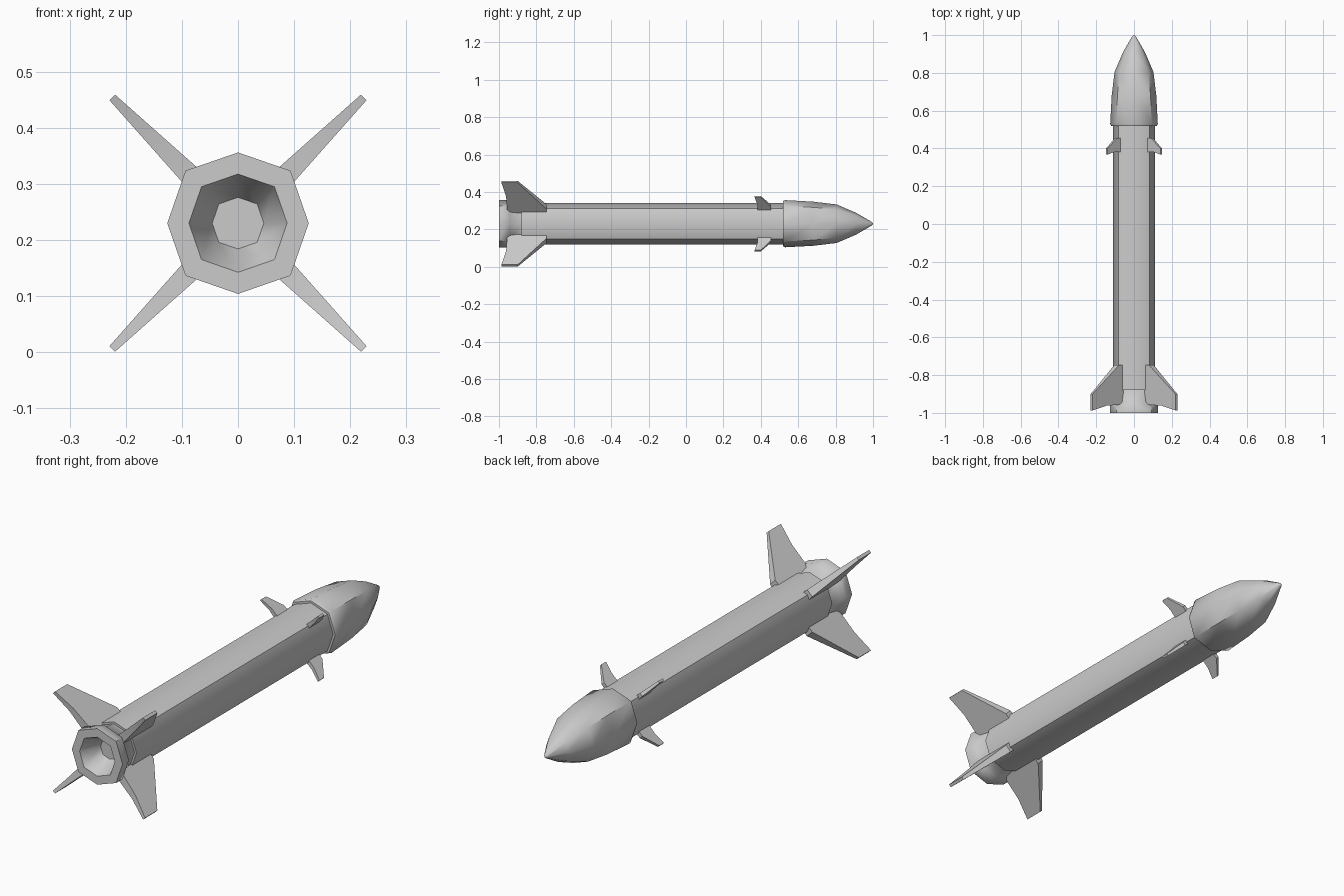
import bpy, bmesh, math
from mathutils import Vector

if "Cube" in bpy.data.objects:
    bpy.data.objects.remove(bpy.data.objects["Cube"])

AXIS_Z = 0.23
SIDES = 8
DIAG = 1.05   # the eight-sided section is slightly fuller on its diagonals


def finish(name, bm, angle):
    bmesh.ops.recalc_face_normals(bm, faces=bm.faces)
    me = bpy.data.meshes.new(name)
    bm.to_mesh(me)
    bm.free()
    ob = bpy.data.objects.new(name, me)
    bpy.context.collection.objects.link(ob)
    bpy.ops.object.select_all(action='DESELECT')
    ob.select_set(True)
    bpy.context.view_layer.objects.active = ob
    bpy.ops.object.shade_smooth_by_angle(angle=math.radians(angle))
    return ob


def lathe(name, profile, angle=50):
    """Eight-sided solid along y from (radius, y) rings, capped at both ends."""
    bm = bmesh.new()
    rings = []
    for r, y in profile:
        ring = []
        for i in range(SIDES):
            a = math.tau * i / SIDES
            k = r * (DIAG if i % 2 else 1)
            ring.append(bm.verts.new((k * math.cos(a), y, AXIS_Z + k * math.sin(a))))
        rings.append(ring)
    for p, q in zip(rings, rings[1:]):
        for i in range(SIDES):
            j = (i + 1) % SIDES
            bm.faces.new((p[i], p[j], q[j], q[i]))
    bm.faces.new(rings[0])
    bm.faces.new(rings[-1])
    return finish(name, bm, angle)


def fins(name, outline, root_t, tip_t):
    """Four tapered diagonal fins from a (radius, y) outline."""
    r0 = min(r for r, _ in outline)
    r1 = max(r for r, _ in outline)
    for n in range(4):
        a = math.pi / 4 + n * math.pi / 2
        out = Vector((math.cos(a), 0, math.sin(a)))
        side = Vector((-math.sin(a), 0, math.cos(a)))
        bm = bmesh.new()
        loops = []
        for s in (-0.5, 0.5):
            loop = []
            for r, y in outline:
                t = root_t + (tip_t - root_t) * (r - r0) / (r1 - r0)
                loop.append(bm.verts.new(out * r + side * (s * t) + Vector((0, y, AXIS_Z))))
            bm.faces.new(loop)
            loops.append(loop)
        for i in range(len(outline)):
            j = (i + 1) % len(outline)
            bm.faces.new((loops[0][i], loops[0][j], loops[1][j], loops[1][i]))
        finish(f"{name}_{n + 1}", bm, 20)


# Main tube
lathe("body_tube", [(0.111, -0.88), (0.111, 0.53)])

# Nose cone with a small collar at its base
lathe("nose_cone", [(0.10, 0.518), (0.121, 0.518), (0.126, 0.53), (0.118, 0.68),
                    (0.103, 0.805), (0.058, 0.91), (0.010, 0.993), (0.003, 1.0)])

# Tail ring with the hollow exhaust
lathe("tail_nozzle", [(0.046, -0.91), (0.0875, -1.0), (0.126, -1.0), (0.126, -0.955),
                      (0.112, -0.942), (0.10, -0.87)], 40 + 10)

# Large tail fins
fins("tail_fin", [(0.10, -0.745), (0.130, -0.747), (0.317, -0.90), (0.317, -0.987),
                  (0.22, -0.962), (0.10, -0.955)], 0.040, 0.014)

# Small steering fins behind the nose
fins("front_fin", [(0.10, 0.455), (0.135, 0.455), (0.204, 0.40), (0.204, 0.367),
                   (0.15, 0.382), (0.10, 0.382)], 0.020, 0.010)
